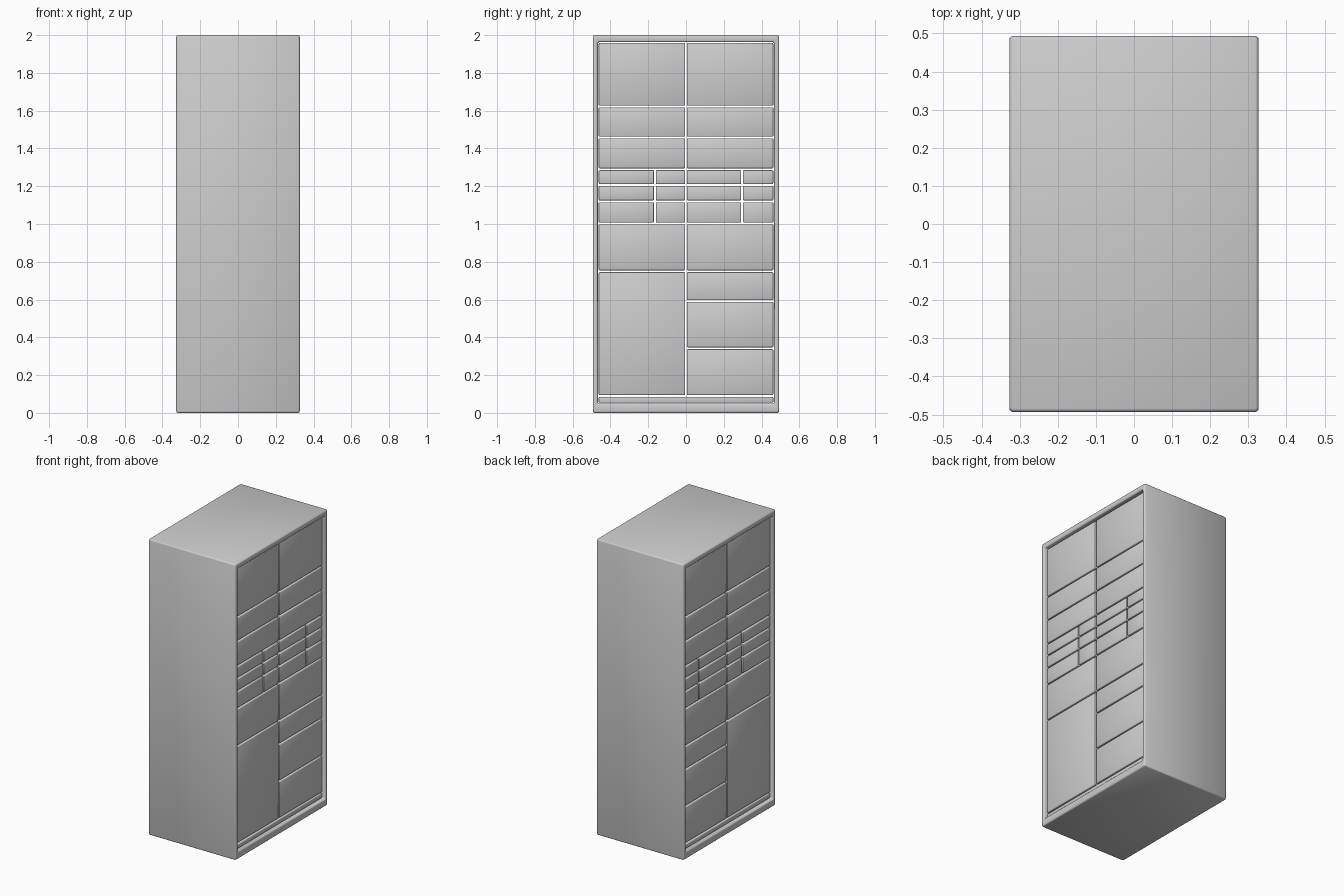
import bpy, bmesh, math

if "Cube" in bpy.data.objects:
    bpy.data.objects.remove(bpy.data.objects["Cube"], do_unlink=True)

HX, HY, H = 0.327, 0.493, 2.0          # half depth, half width, height
IN_Y, IN_LOW, IN_TOP = 0.467, 0.05, 1.963  # opening of the shell
RECESS, GAP = 0.02, 0.01

grey = bpy.data.materials.new("light_grey")
grey.use_nodes = True
grey.diffuse_color = (0.62, 0.62, 0.62, 1)
grey.node_tree.nodes["Principled BSDF"].inputs["Base Color"].default_value = grey.diffuse_color


def finish(name, bm, radius, segments):
    """Round the edges and turn the mesh into a smooth shaded object."""
    bmesh.ops.recalc_face_normals(bm, faces=bm.faces)
    bmesh.ops.bevel(bm, geom=list(bm.edges), offset=radius, segments=segments,
                    profile=0.5, affect='EDGES', clamp_overlap=True)
    mesh = bpy.data.meshes.new(name)
    bm.to_mesh(mesh)
    bm.free()
    mesh.materials.append(grey)
    obj = bpy.data.objects.new(name, mesh)
    bpy.context.collection.objects.link(obj)
    bpy.ops.object.select_all(action='DESELECT')
    obj.select_set(True)
    bpy.context.view_layer.objects.active = obj
    bpy.ops.object.shade_smooth_by_angle(angle=math.radians(50))


def rect(bm, x, y, low, top):
    return [bm.verts.new((x, *p)) for p in ((-y, low), (y, low), (y, top), (-y, top))]


# Shell: rectangular tube open on both the left and right side
bm = bmesh.new()
outer = [rect(bm, x, HY, 0, H) for x in (-HX, HX)]
inner = [rect(bm, x, IN_Y, IN_LOW, IN_TOP) for x in (-HX, HX)]
for i in range(4):
    j = (i + 1) % 4
    for a, b in ((outer[0], outer[1]), (inner[0], inner[1]),
                 (outer[0], inner[0]), (outer[1], inner[1])):
        bm.faces.new((a[i], a[j], b[j], b[i]))
finish("cabinet_shell", bm, 0.009, 3)


def block(name, y0, y1, z0, z1):
    """Compartment block running the full depth, with a gap all round."""
    bm = bmesh.new()
    bmesh.ops.create_cube(bm, size=1)
    size = (2 * (HX - RECESS), y1 - y0 - GAP, z1 - z0 - GAP)
    mid = (0, (y0 + y1) / 2, (z0 + z1) / 2)
    for v in bm.verts:
        v.co = [m + c * s for m, c, s in zip(mid, v.co, size)]
    finish(name, bm, 0.004, 2)


def stack(name, y0, y1, levels):
    for n, (low, top) in enumerate(zip(levels, levels[1:])):
        block(f"{name}_{n + 1}", y0, y1, low, top)


# Plinth strip under all compartments
block("plinth_strip", -IN_Y, IN_Y, IN_LOW, 0.09)

# Lower compartments: one tall on the front half, three on the back half
stack("lower_front_compartment", -IN_Y, 0, [0.09, 0.75, 1.003])
stack("lower_back_compartment", 0, IN_Y, [0.09, 0.342, 0.592, 0.75, 1.003])

# Small drawers and large upper compartments on each half
for half, y0, split, y1 in (("front", -IN_Y, -0.165, 0), ("back", 0, 0.297, IN_Y)):
    drawers = [1.003, 1.12, 1.207, 1.29]
    stack(f"{half}_wide_drawer", y0, split, drawers)
    stack(f"{half}_narrow_drawer", split, y1, drawers)
    stack(f"upper_{half}_compartment", y0, y1, [1.29, 1.458, 1.622, IN_TOP])
